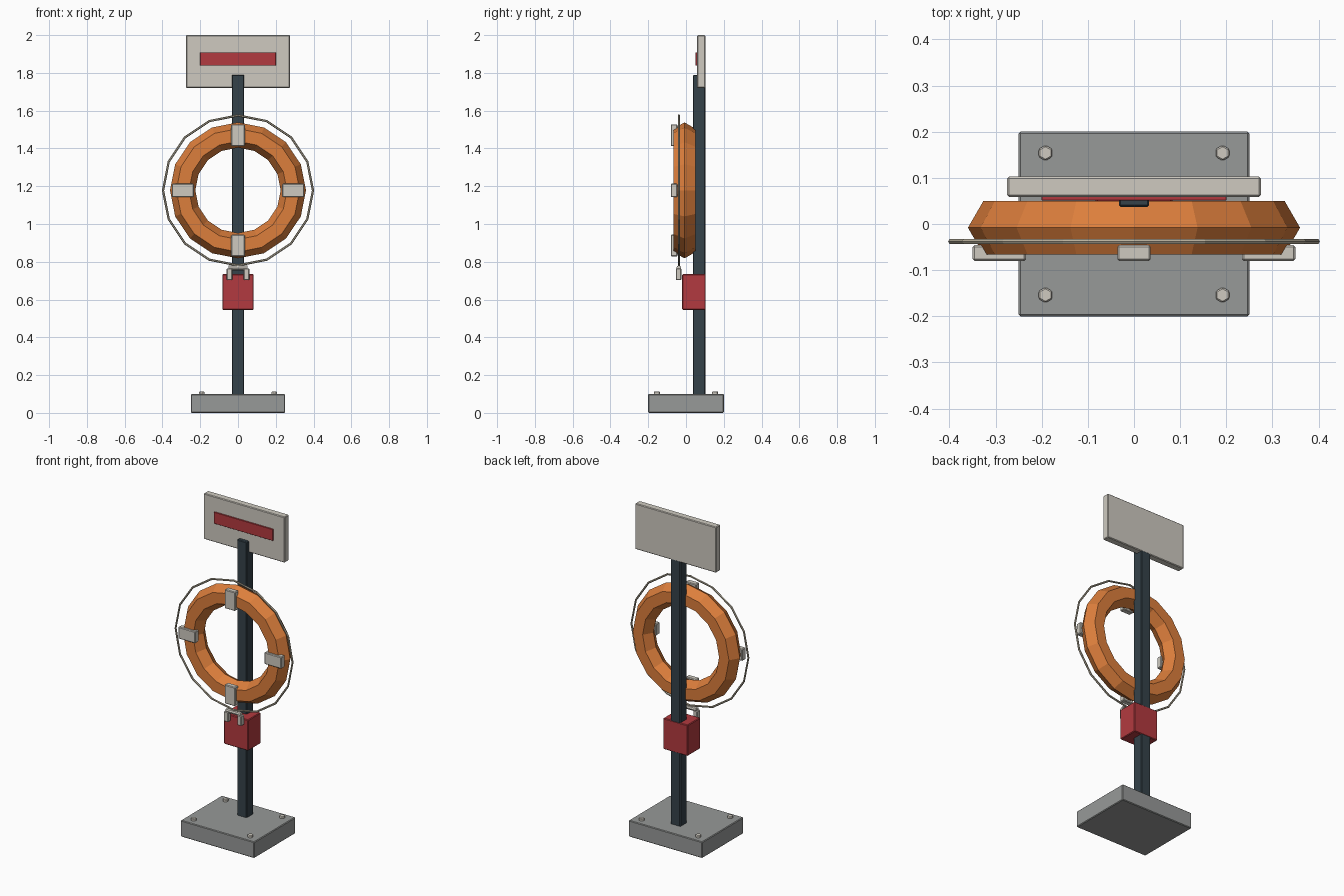
import bpy
import bmesh
from math import cos, sin, pi, tau
from mathutils import Matrix, Vector

old = bpy.data.objects.get("Cube")
if old:
    bpy.data.objects.remove(old)


def material(name, rgb):
    m = bpy.data.materials.new(name)
    m.use_nodes = True
    m.diffuse_color = (*rgb, 1)
    m.node_tree.nodes["Principled BSDF"].inputs["Base Color"].default_value = (*rgb, 1)
    return m


CONCRETE = material("concrete grey", (0.31, 0.32, 0.315))
STEEL = material("dark steel", (0.035, 0.054, 0.068))
CREAM = material("off white", (0.62, 0.59, 0.53))
RED = material("safety red", (0.45, 0.042, 0.05))
ORANGE = material("buoy orange", (0.72, 0.21, 0.045))
ROPE = material("rope beige", (0.48, 0.43, 0.33))


def finish(name, bm, mat):
    bmesh.ops.recalc_face_normals(bm, faces=bm.faces)
    mesh = bpy.data.meshes.new(name)
    bm.to_mesh(mesh)
    bm.free()
    mesh.materials.append(mat)
    obj = bpy.data.objects.new(name, mesh)
    bpy.context.collection.objects.link(obj)
    return obj


def box(name, x, y, z, mat, bevel=0.004):
    """Bevelled box from (min, max) ranges on each axis."""
    bm = bmesh.new()
    bmesh.ops.create_cube(bm, size=1)
    for v in bm.verts:
        v.co = Vector([(a + b) / 2 + c * (b - a) for (a, b), c in zip((x, y, z), v.co)])
    obj = finish(name, bm, mat)
    if bevel:
        mod = obj.modifiers.new("Bevel", "BEVEL")
        mod.width = bevel
        mod.segments = 1
    return obj


def ring(name, center, major, minor, steps, sides, mat):
    """Faceted torus standing upright, facing the front."""
    bm = bmesh.new()
    rows = []
    for i in range(steps):
        a = tau * i / steps
        row = []
        for j in range(sides):
            b = tau * j / sides
            r = major + minor * cos(b)
            row.append(bm.verts.new(center + Vector((r * cos(a), minor * sin(b), r * sin(a)))))
        rows.append(row)
    for i in range(steps):
        p, q = rows[i], rows[(i + 1) % steps]
        for j in range(sides):
            k = (j + 1) % sides
            bm.faces.new((p[j], q[j], q[k], p[k]))
    return finish(name, bm, mat)


def rod(name, center, radius, length, sides, mat, rotation=Matrix()):
    bm = bmesh.new()
    bmesh.ops.create_cone(bm, cap_ends=True, segments=sides, radius1=radius,
                          radius2=radius, depth=length,
                          matrix=Matrix.Translation(center) @ rotation)
    return finish(name, bm, mat)


# Base slab with four hexagonal bolts
box("base_slab", (-0.25, 0.25), (-0.2, 0.2), (0, 0.1), CONCRETE)
for sx, side in ((-1, "right"), (1, "left")):
    for sy, end in ((-1, "front"), (1, "back")):
        bolt = rod(f"bolt_{end}_{side}", Vector((sx * 0.192, sy * 0.154, 0.104)),
                   0.017, 0.018, 6, CREAM)
        mod = bolt.modifiers.new("Bevel", "BEVEL")
        mod.width, mod.segments = 0.003, 1

# Post and sign
box("post", (-0.033, 0.033), (0.037, 0.102), (0.095, 1.79), STEEL)
box("sign_board", (-0.275, 0.275), (0.059, 0.1025), (1.72, 2), CREAM)
box("sign_stripe", (-0.2, 0.2), (0.051, 0.06), (1.838, 1.908), RED, 0.001)

# Life ring, grab rope and four straps
hub = Vector((0, -0.008, 1.178))
ring("life_ring", hub, 0.293, 0.067, 16, 6, ORANGE)
ring("grab_rope", Vector((0, -0.038, hub.z)), 0.397, 0.006, 16, 6, ROPE)
for i, name in enumerate(("left", "top", "right", "bottom")):
    dx, dz = round(cos(i * pi / 2)), round(sin(i * pi / 2))
    hx, hz = (0.058, 0.036) if dx else (0.036, 0.058)
    cx, cz = dx * 0.292, hub.z + dz * 0.292
    box("strap_" + name, (cx - hx, cx + hx), (-0.08, -0.046), (cz - hz, cz + hz), CREAM)

# Equipment box and the hook hanging above it
box("equipment_box", (-0.083, 0.083), (-0.02, 0.1035), (0.545, 0.735), RED)
rod("hook_bar", Vector((0, -0.038, 0.768)), 0.013, 0.1, 8, CREAM, Matrix.Rotation(pi / 2, 4, "Y"))
for sx, side in ((-1, "right"), (1, "left")):
    cx = sx * 0.045
    box("hook_prong_" + side, (cx - 0.015, cx + 0.015), (-0.054, -0.024), (0.703, 0.765), CREAM)
